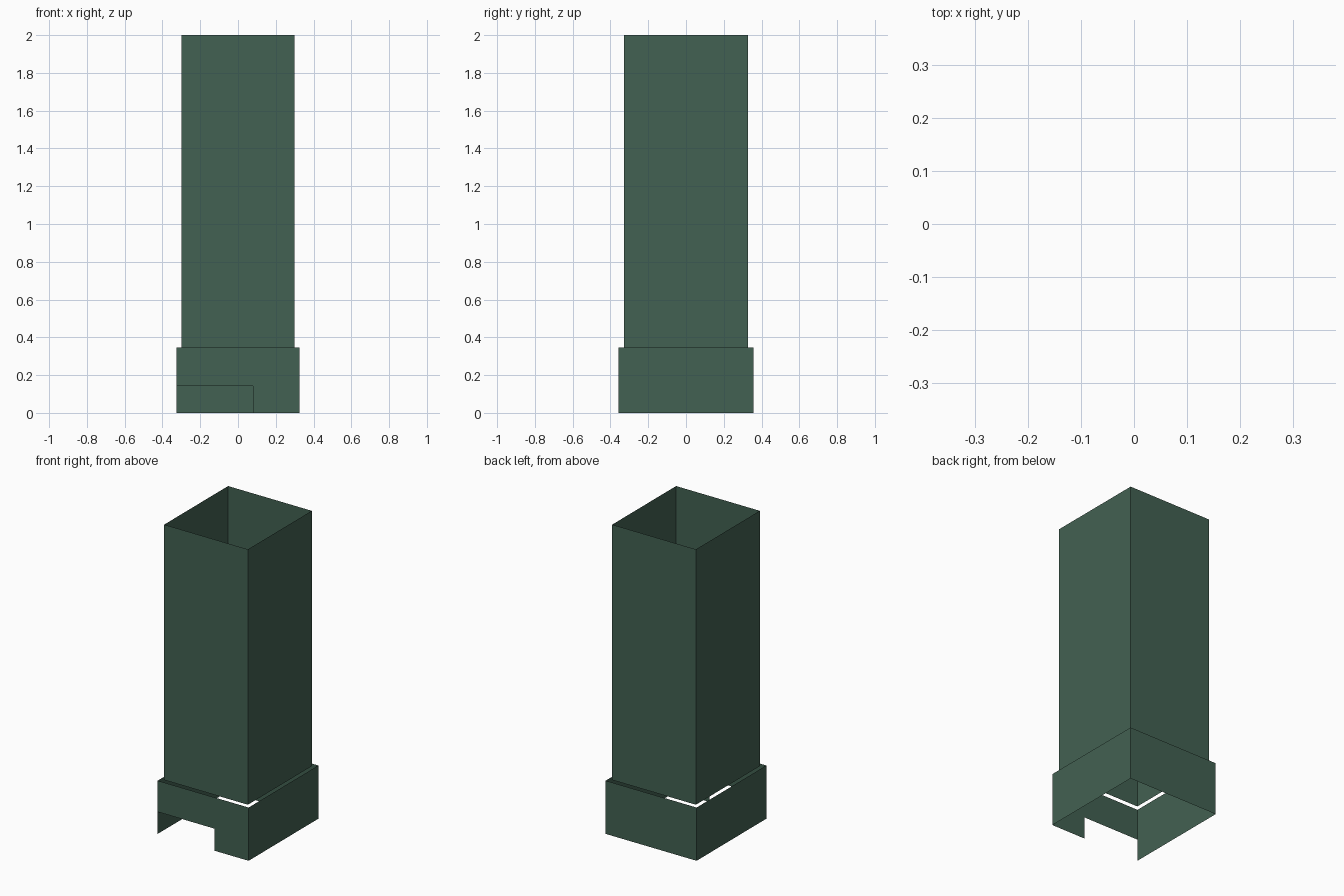
import bpy, bmesh

if "Cube" in bpy.data.objects:
    bpy.data.objects.remove(bpy.data.objects["Cube"])

green = bpy.data.materials.new("dark_green")
green.diffuse_color = (0.055, 0.12, 0.085, 1)
green.use_nodes = True
green.node_tree.nodes["Principled BSDF"].inputs["Base Color"].default_value = green.diffuse_color


def wall_strip(name, panels):
    """Open sheet walls: each panel is a vertical outline of points."""
    bm = bmesh.new()
    for outline in panels:
        bm.faces.new([bm.verts.new(p) for p in outline])
    bmesh.ops.remove_doubles(bm, verts=bm.verts, dist=1e-5)
    mesh = bpy.data.meshes.new(name)
    bm.to_mesh(mesh)
    bm.free()
    mesh.materials.append(green)
    obj = bpy.data.objects.new(name, mesh)
    bpy.context.collection.objects.link(obj)
    return obj


def side_panels(hx, hy, z0, z1):
    """Four outward-facing walls of an open box, front wall first."""
    corners = [(-hx, -hy), (hx, -hy), (hx, hy), (-hx, hy)]
    return [[(*a, z0), (*b, z0), (*b, z1), (*a, z1)]
            for a, b in zip(corners, corners[1:] + corners[:1])]


# Tall upper tube, open at both ends
wall_strip("upper_tube", side_panels(0.30, 0.327, 0.345, 2.0))

# Wider base skirt, with an opening low in the front wall
HX, HY, TOP = 0.326, 0.357, 0.345
NOTCH_X, NOTCH_Z = 0.08, 0.143
skirt = side_panels(HX, HY, 0, TOP)
skirt[0] = [(x, -HY, z) for x, z in (
    (NOTCH_X, 0), (HX, 0), (HX, TOP),
    (-HX, TOP), (-HX, NOTCH_Z), (NOTCH_X, NOTCH_Z))]
wall_strip("base_skirt", skirt)
